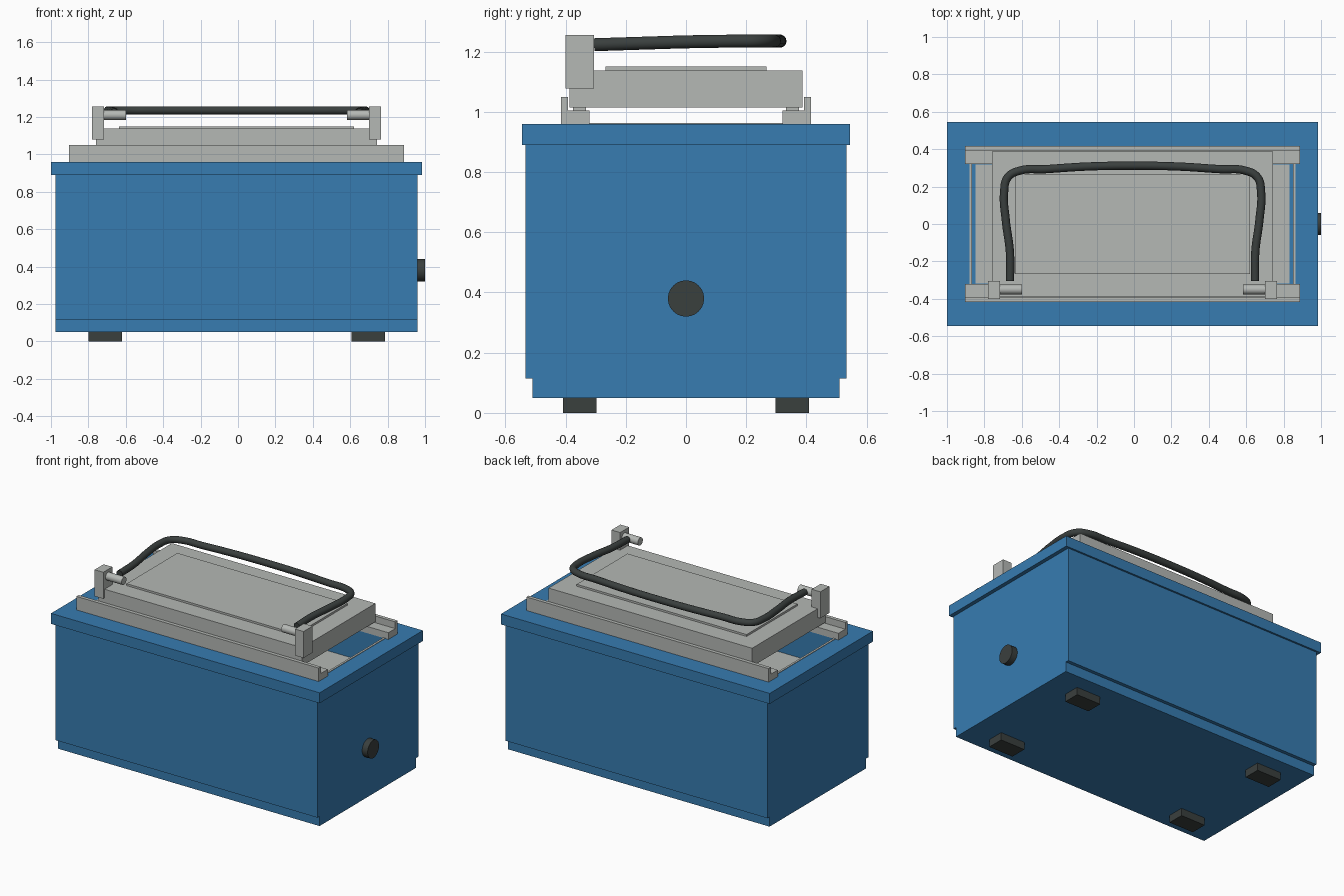
import bpy, bmesh, math
from mathutils import Matrix

cube = bpy.data.objects.get("Cube")
if cube:
    bpy.data.objects.remove(cube, do_unlink=True)


def material(name, rgb):
    m = bpy.data.materials.new(name)
    m.use_nodes = True
    m.diffuse_color = (*rgb, 1)
    for n in m.node_tree.nodes:
        if n.type == 'BSDF_PRINCIPLED':
            n.inputs["Base Color"].default_value = (*rgb, 1)
    return m


BLUE = material("blue paint", (0.038, 0.2, 0.44))
GREY = material("light grey metal", (0.46, 0.48, 0.46))
DARK = material("dark rubber", (0.042, 0.05, 0.048))
CX = -0.0075  # the model's middle, offset by the knob


def finish(name, bm, mat):
    bmesh.ops.recalc_face_normals(bm, faces=bm.faces)
    me = bpy.data.meshes.new(name)
    bm.to_mesh(me)
    bm.free()
    me.materials.append(mat)
    ob = bpy.data.objects.new(name, me)
    bpy.context.collection.objects.link(ob)
    return ob


def box(name, x, y, z, mat):
    """Box from (min, max) pairs."""
    bm = bmesh.new()
    bmesh.ops.create_cube(bm, size=1)
    for v in bm.verts:
        v.co = [r[0] if c < 0 else r[1] for c, r in zip(v.co, (x, y, z))]
    return finish(name, bm, mat)


def rod_x(name, x0, x1, y, z, r, mat):
    """Cylinder along x with smooth sides."""
    bm = bmesh.new()
    bmesh.ops.create_cone(bm, cap_ends=True, segments=40, radius1=r, radius2=r, depth=x1 - x0,
                          matrix=Matrix.Translation(((x0 + x1) / 2, y, z)) @ Matrix.Rotation(math.pi / 2, 4, 'Y'))
    for f in bm.faces:
        f.smooth = len(f.verts) == 4
    return finish(name, bm, mat)


def span(a, b, s):
    """Interval mirrored to the side s."""
    return tuple(sorted((s * a, s * b)))


def xspan(a, b, s):
    return tuple(CX + v for v in span(a, b, s))


# Housing: stacked rectangles, up the outside, over the rim and down into the well
rings = [(0.967, 0.51, 0.05), (0.967, 0.51, 0.115), (0.967, 0.533, 0.115), (0.967, 0.533, 0.89),
         (0.9925, 0.545, 0.89), (0.9925, 0.545, 0.96), (0.858, 0.32, 0.96), (0.858, 0.32, 0.76)]
bm = bmesh.new()
loops = [[bm.verts.new((CX + sx * hx, sy * hy, z)) for sx, sy in ((-1, -1), (1, -1), (1, 1), (-1, 1))]
         for hx, hy, z in rings]
for a, b in zip(loops, loops[1:]):
    for i in range(4):
        j = (i + 1) % 4
        bm.faces.new((a[i], a[j], b[j], b[i]))
bm.faces.new(loops[0][::-1])
bm.faces.new(loops[-1])
finish("housing", bm, BLUE)

# Well floor
box("well_floor", (CX - 0.84, CX + 0.84), (-0.318, 0.318), (0.755, 0.766), GREY)

# Side knob
rod_x("side_knob", 0.955, 1.0, 0, 0.38, 0.06, DARK)

# Lid with raised panel
box("lid", (CX - 0.752, CX + 0.752), (-0.387, 0.387), (1.015, 1.137), GREY)
box("lid_panel", (CX - 0.628, CX + 0.628), (-0.268, 0.268), (1.13, 1.15), GREY)

# Rails and lid runners, front and back
for s, side in ((-1, "front"), (1, "back")):
    box(side + "_rail", (CX - 0.895, CX + 0.895), span(0.32, 0.392, s), (0.958, 1.005), GREY)
    box(side + "_rail_lip", (CX - 0.895, CX + 0.895), span(0.392, 0.416, s), (0.958, 1.05), GREY)
    box(side + "_runner", (CX - 0.74, CX + 0.74), span(0.332, 0.375, s), (1.0, 1.02), GREY)

# Feet, well edge strips, handle brackets and pegs, on both sides
for s, side in ((-1, "right"), (1, "left")):
    for t, end in ((-1, "front"), (1, "back")):
        box(f"{end}_{side}_foot", xspan(0.613, 0.793, s), span(0.298, 0.408, t), (0, 0.055), DARK)
    box(side + "_well_strip", xspan(0.858, 0.872, s), (-0.32, 0.32), (0.955, 0.963), GREY)
    box(side + "_bracket", xspan(0.708, 0.772, s), (-0.4, -0.305), (1.078, 1.255), GREY)
    px = xspan(0.59, 0.715, s)
    rod_x(side + "_peg", px[0], px[1], -0.35, 1.21, 0.026, GREY)

# Handle: half a path, mirrored, swept as a round tube
half = [(0.655, -0.305, 1.223), (0.656, -0.15, 1.228), (0.678, 0.02, 1.233), (0.687, 0.17, 1.235),
        (0.667, 0.25, 1.235), (0.60, 0.286, 1.235), (0.47, 0.293, 1.235), (0.25, 0.307, 1.235)]
path = half + [(0, 0.312, 1.235)] + [(-x, y, z) for x, y, z in reversed(half)]
cu = bpy.data.curves.new("handle", 'CURVE')
cu.dimensions = '3D'
cu.bevel_depth = 0.022
cu.bevel_resolution = 5
cu.use_fill_caps = True
cu.resolution_u = 8
sp = cu.splines.new('BEZIER')
sp.bezier_points.add(len(path) - 1)
for p, (x, y, z) in zip(sp.bezier_points, path):
    p.co = (CX + x, y, z)
    p.handle_left_type = p.handle_right_type = 'AUTO'
cu.materials.append(DARK)
bpy.context.collection.objects.link(bpy.data.objects.new("handle", cu))
